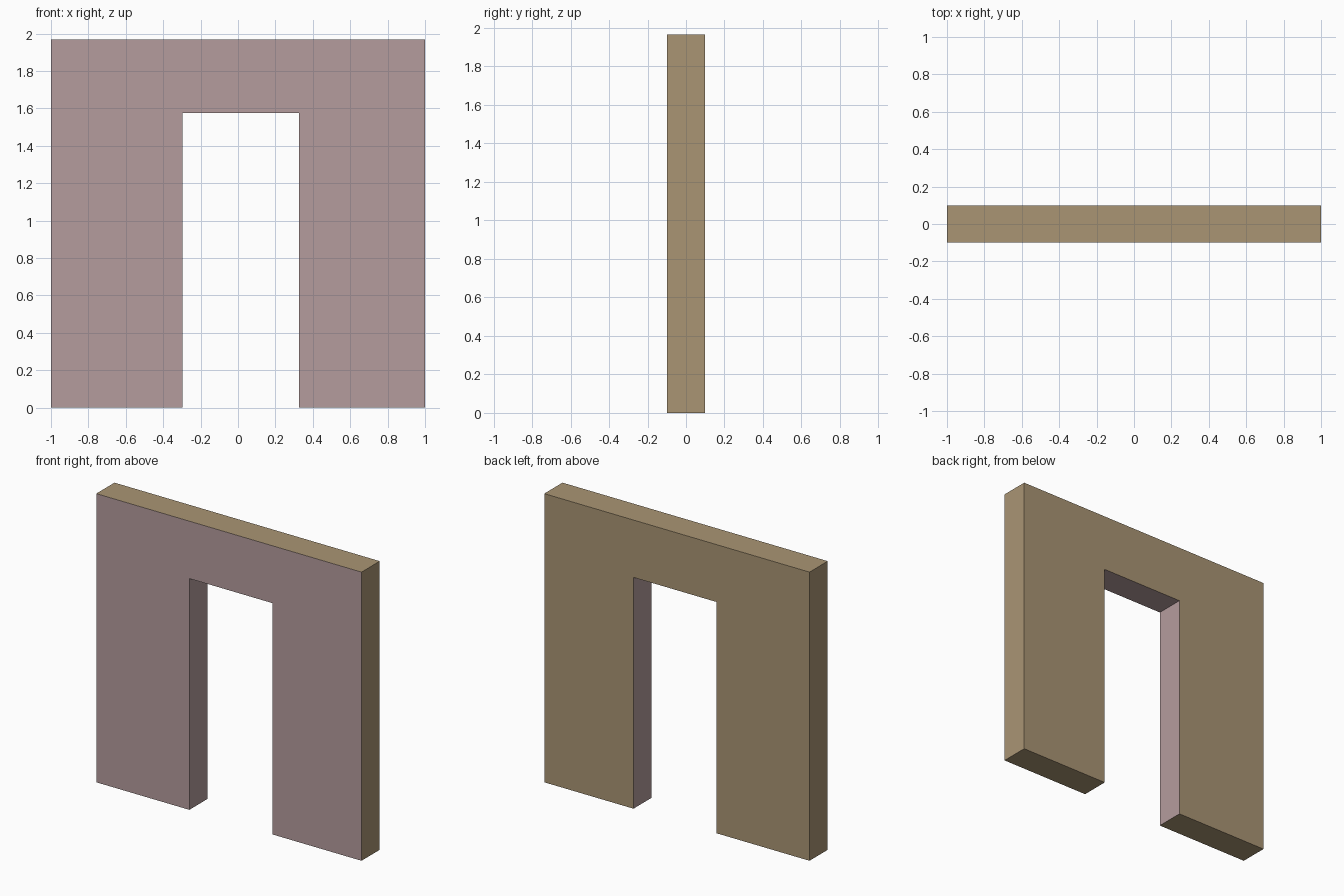
import bpy
import bmesh
from mathutils import Vector

if "Cube" in bpy.data.objects:
    bpy.data.objects.remove(bpy.data.objects["Cube"])

HALF_W, HEIGHT, HALF_D = 1.0, 1.967, 0.098
DOOR_L, DOOR_R, DOOR_H = -0.298, 0.327, 1.576


def material(name, rgb):
    mat = bpy.data.materials.new(name)
    mat.diffuse_color = (*rgb, 1.0)
    mat.use_nodes = True
    mat.node_tree.nodes["Principled BSDF"].inputs["Base Color"].default_value = mat.diffuse_color
    return mat


# Front outline of the wall with its doorway notch (x, z)
outline = [(-HALF_W, 0), (DOOR_L, 0), (DOOR_L, DOOR_H), (DOOR_R, DOOR_H),
           (DOOR_R, 0), (HALF_W, 0), (HALF_W, HEIGHT), (-HALF_W, HEIGHT)]

# Wall: extrude the outline through its thickness
bm = bmesh.new()
front = bm.faces.new([bm.verts.new((x, -HALF_D, z)) for x, z in outline])
extruded = bmesh.ops.extrude_face_region(bm, geom=[front], use_keep_orig=True)
new_verts = [g for g in extruded["geom"] if isinstance(g, bmesh.types.BMVert)]
bmesh.ops.translate(bm, verts=new_verts, vec=Vector((0, 2 * HALF_D, 0)))
bmesh.ops.recalc_face_normals(bm, faces=bm.faces[:])

# Painted faces: the front and the lining of the doorway
for face in bm.faces:
    c = face.calc_center_median()
    is_front = face.normal.y < -0.9
    is_lining = (abs(face.normal.y) < 0.1 and c.z > 0.01
                 and DOOR_L - 0.01 < c.x < DOOR_R + 0.01 and c.z < DOOR_H + 0.01)
    face.material_index = 1 if is_front or is_lining else 0

mesh = bpy.data.meshes.new("doorway_wall")
bm.to_mesh(mesh)
bm.free()
mesh.materials.append(material("tan_plaster", (0.40, 0.30, 0.175)))
mesh.materials.append(material("pink_plaster", (0.46, 0.335, 0.34)))
wall = bpy.data.objects.new("doorway_wall", mesh)
bpy.context.collection.objects.link(wall)
